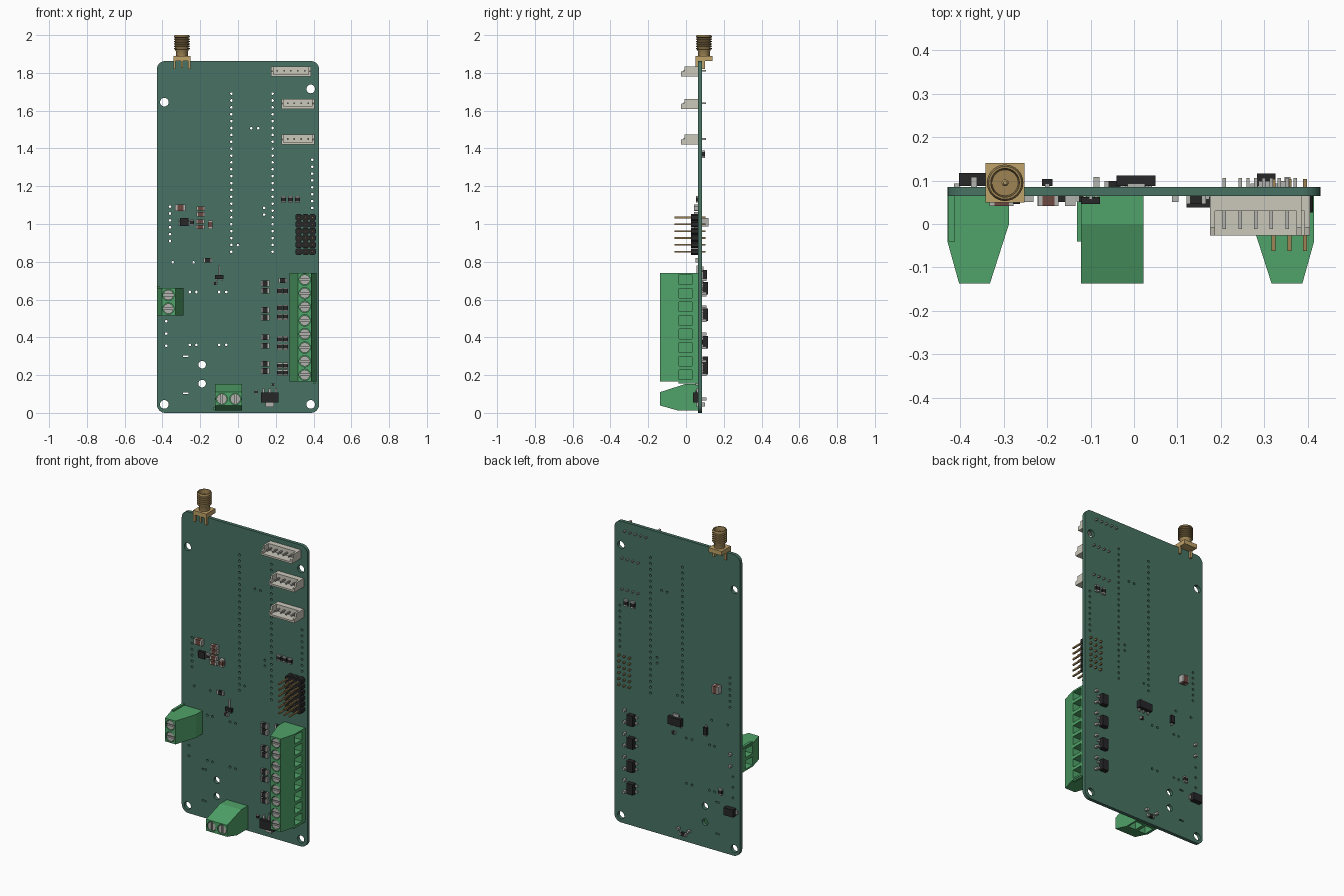
import bpy, bmesh
from math import sin, cos, pi, acos
from mathutils import Matrix, Vector

if "Cube" in bpy.data.objects:
    bpy.data.objects.remove(bpy.data.objects["Cube"])

FRONT, BACK = 0.0645, 0.0855      # board faces along y
PITCH = 0.0362


def mat(name, r, g, b):
    m = bpy.data.materials.new(name)
    m.diffuse_color = (r, g, b, 1)
    m.use_nodes = True
    m.node_tree.nodes["Principled BSDF"].inputs["Base Color"].default_value = m.diffuse_color
    return m


GREEN = mat("board_green", 0.065, 0.17, 0.125)
TERM = mat("terminal_green", 0.08, 0.36, 0.14)
GOLD = mat("gold", 0.52, 0.36, 0.14)
BRASS = mat("brass", 0.34, 0.23, 0.09)
BLACK = mat("black", 0.02, 0.02, 0.022)
IVORY = mat("ivory", 0.6, 0.58, 0.5)
BROWN = mat("brown", 0.15, 0.065, 0.05)
STEEL = mat("steel", 0.45, 0.45, 0.43)


class Part:
    """Collects simple solids into one mesh object."""
    def __init__(self):
        self.bm = bmesh.new()

    def box(self, x0, x1, y0, y1, z0, z1):
        m = Matrix.Translation(((x0 + x1) / 2, (y0 + y1) / 2, (z0 + z1) / 2))
        m = m @ Matrix.Diagonal((abs(x1 - x0), abs(y1 - y0), abs(z1 - z0), 1))
        bmesh.ops.create_cube(self.bm, size=1, matrix=m)

    def prism(self, pts, v0, v1, to3d):
        a = [self.bm.verts.new(to3d(p[0], p[1], v0)) for p in pts]
        b = [self.bm.verts.new(to3d(p[0], p[1], v1)) for p in pts]
        self.bm.faces.new(a)
        self.bm.faces.new(b[::-1])
        for i in range(len(pts)):
            j = (i + 1) % len(pts)
            self.bm.faces.new((a[j], a[i], b[i], b[j]))

    def disc(self, x, z, r, y0, y1, n=24, arc=None):
        angs = arc or [2 * pi * i / n for i in range(n)]
        self.prism([(x + r * cos(t), z + r * sin(t)) for t in angs], y0, y1,
                   lambda a, b, v: (a, v, b))

    def lathe(self, profile, cx, cy, n=32):
        rings = [[self.bm.verts.new((cx + r * cos(2 * pi * i / n), cy + r * sin(2 * pi * i / n), z))
                  for i in range(n)] for r, z in profile]
        for a, b in zip(rings, rings[1:]):
            for i in range(n):
                j = (i + 1) % n
                self.bm.faces.new((a[i], a[j], b[j], b[i]))
        self.bm.faces.new(rings[0])
        self.bm.faces.new(rings[-1])

    def done(self, name, material, matrix=None, smooth=False):
        bmesh.ops.recalc_face_normals(self.bm, faces=self.bm.faces[:])
        me = bpy.data.meshes.new(name)
        self.bm.to_mesh(me)
        ob = bpy.data.objects.new(name, me)
        bpy.context.collection.objects.link(ob)
        me.materials.append(material)
        if matrix:
            ob.matrix_world = matrix
        bpy.ops.object.select_all(action='DESELECT')
        bpy.context.view_layer.objects.active = ob
        ob.select_set(True)
        if smooth:
            bpy.ops.object.shade_smooth_by_angle(angle=0.6)
        return ob


# Circuit board: filled outline with drilled holes
cu = bpy.data.curves.new("circuit_board", 'CURVE')
cu.dimensions, cu.fill_mode, cu.extrude = '2D', 'BOTH', (BACK - FRONT) / 2


def loop(pts):
    s = cu.splines.new('POLY')
    s.points.add(len(pts) - 1)
    for p, q in zip(s.points, pts):
        p.co = (q[0], q[1], 0, 1)
    s.use_cyclic_u = True


def hole(x, z, r=0.007, n=10):
    loop([(x + r * cos(2 * pi * i / n), z + r * sin(2 * pi * i / n)) for i in range(n)])


R = 0.045
loop([(cx + R * cos(a + k * pi / 12), cz + R * sin(a + k * pi / 12))
      for cx, cz, a in ((0.43 - R, 1.863 - R, 0), (R - 0.43, 1.863 - R, pi / 2),
                        (R - 0.43, R, pi), (0.43 - R, R, 1.5 * pi)) for k in range(7)])
for x, z in ((-0.39, 1.645), (0.385, 1.715), (-0.39, 0.045), (0.385, 0.045)):
    hole(x, z, 0.023, 24)
for z in (0.255, 0.155):
    hole(-0.19, z, 0.02, 24)
for x, z, n in ((-0.035, 0.853, 24), (0.183, 0.853, 24), (0.393, 1.085, 8), (-0.36, 0.91, 6)):
    for i in range(n):
        hole(x, z + i * 0.0364)
for x in (-0.255, -0.22, -0.1, -0.062):
    for z in (0.36, 0.64):
        hole(x, z)
for x, z in ((0.07, 1.507), (0.108, 1.507), (0.138, 1.085), (0.138, 1.05), (0, 0.888),
             (-0.345, 0.797), (-0.235, 0.797), (-0.38, 0.485), (-0.38, 0.42), (-0.38, 0.355)):
    hole(x, z)
for z in (0.3, 0.105):
    loop([(-0.29, z - 0.004), (-0.262, z - 0.004), (-0.262, z + 0.004), (-0.29, z + 0.004)])
board = bpy.data.objects.new("circuit_board", cu)
bpy.context.collection.objects.link(board)
board.rotation_euler.x = pi / 2
board.location.y = (FRONT + BACK) / 2
cu.materials.append(GREEN)
bpy.context.view_layer.objects.active = board
board.select_set(True)
bpy.ops.object.convert(target='MESH')


# Screw terminals: tapered housing, wire pockets, slotted screws, solder pins
def terminal(name, n, origin, turn):
    M = Matrix.Translation(origin) @ Matrix.Rotation(turn, 4, 'Y')
    P, half = 0.072, n * 0.036
    body, cut, screws, pins = Part(), Part(), Part(), Part()
    body.prism([(0, FRONT), (0, -0.04), (0.027, -0.137), (0.098, -0.137), (0.142, 0), (0.142, FRONT)],
               -half, half, lambda u, y, v: (u, y, v))
    for i in range(n):
        v, c, r = -half + P * (i + 0.5), 0.0615, 0.027
        cut.box(-0.05, 0.05, -0.036, 0.032, v - 0.026, v + 0.026)
        cut.disc(c, v, r + 0.003, -0.2, -0.115)
        screws.disc(c, v, r, -0.122, -0.112)
        t0 = acos(0.18)
        for s in (0, pi):          # two half-moons leave the driver slot
            arc = [s + pi / 2 - t0 + 2 * t0 * k / 12 for k in range(13)]
            screws.disc(c, v, r, -0.134, -0.122, arc=arc)
        pins.box(c - 0.007, c + 0.007, 0.06, 0.108, v - 0.007, v + 0.007)
    ob = body.done(name + "_housing", TERM, M)
    cutter = cut.done(name + "_cutter", TERM, M)
    mod = ob.modifiers.new("pockets", 'BOOLEAN')
    mod.object, mod.solver = cutter, 'EXACT'
    bpy.context.view_layer.update()
    bpy.context.view_layer.objects.active = ob
    bpy.ops.object.modifier_apply(modifier=mod.name)
    bpy.data.objects.remove(cutter)
    rib = Part()
    rib.box(0.003, 0.018, -0.04, FRONT, half, half + 0.009)
    rib.done(name + "_side_rib", TERM, M)
    screws.done(name + "_screws", STEEL, M)
    pins.done(name + "_pins", STEEL, M)


terminal("right_terminal", 8, (0.415, 0, 0.4535), pi)
terminal("left_terminal", 2, (-0.43, 0, 0.588), 0)
terminal("bottom_terminal", 2, (-0.05, 0, 0.012), -pi / 2)

# Ivory wire-to-board sockets: base, tall lower wall, stepped ends, pins
for k, (x0, x1, z0, n) in enumerate(((0.175, 0.386, 1.781, 5), (0.229, 0.405, 1.61, 4), (0.229, 0.405, 1.42, 4))):
    p, q, z1 = Part(), Part(), z0 + 0.053
    p.box(x0, x1, 0.03, FRONT, z0, z1)
    p.box(x0, x1, -0.026, 0.03, z0, z0 + 0.011)
    for a in (x0, x1 - 0.012):
        p.prism([(0.03, z0 + 0.011), (-0.026, z0 + 0.011), (-0.026, z0 + 0.026),
                 (-0.008, z0 + 0.03), (-0.008, z1), (0.03, z1)], a, a + 0.012, lambda y, z, v: (v, y, z))
    p.done(f"socket_{k}_shell", IVORY)
    for i in range(n):
        x = (x0 + x1) / 2 + (i - (n - 1) / 2) * PITCH
        q.box(x - 0.004, x + 0.004, -0.012, 0.106, z0 + 0.026, z0 + 0.034)
    q.done(f"socket_{k}_pins", STEEL)

# Three by six pin header
blk, pins = Part(), Part()
for i in range(3):
    for j in range(6):
        x, z, h, c = 0.358 + (i - 1) * PITCH, 0.944 + (j - 2.5) * PITCH, 0.018, 0.01
        oct8 = [(h, -c), (h, c), (c, h), (-c, h), (-h, c), (-h, -c), (-c, -h), (c, -h)]
        blk.prism([(x + a, z + b) for a, b in oct8], 0.026, FRONT, lambda a, b, v: (a, v, b))
        pins.box(x - 0.0045, x + 0.0045, -0.062, 0.104, z - 0.0045, z + 0.0045)
blk.done("pin_header_block", BLACK)
pins.done("pin_header_pins", BRASS)

# Antenna connector: flange with edge legs, threaded barrel
cx, cy = -0.297, 0.095
p = Part()
p.box(cx - 0.045, cx + 0.045, cy - 0.045, cy + 0.045, 1.863, 1.89)
for s in (-1, 1):
    for y0, y1 in ((0.05, FRONT), (BACK, 0.1)):
        p.box(cx + s * 0.045, cx + s * 0.033, y0, y1, 1.82, 1.863)
p.box(cx - 0.006, cx + 0.006, 0.055, FRONT, 1.825, 1.863)
p.done("antenna_flange", GOLD)
p = Part()
prof = [(0.006, 1.95), (0.03, 1.95), (0.033, 2.0), (0.038, 2.0)]
for i in range(6):
    z = 1.993 - i * 0.0125
    prof += [(0.042, z), (0.042, z - 0.004), (0.036, z - 0.007), (0.036, z - 0.01)]
p.lathe(prof + [(0.031, 1.912), (0.031, 1.889)], cx, cy)
p.done("antenna_barrel", BRASS, smooth=True)
p = Part()
p.lathe([(0.008, 1.94), (0.008, 1.985), (0.004, 1.99)], cx, cy, 16)
p.done("antenna_centre_pin", GOLD, smooth=True)

# Chip components: body with metal ends along the longer side
black, brown, ends = Part(), Part(), Part()


def chip(body, x, z, w, h, t=0.02, back=False):
    y0, y1 = (BACK, BACK + t) if back else (FRONT - t, FRONT)
    a, b = (0.3, 0.5) if w >= h else (0.5, 0.3)
    body.box(x - a * w, x + a * w, y0, y1, z - b * h, z + b * h)
    for s in (-1, 1):
        if w >= h:
            ends.box(x + s * 0.3 * w, x + s * 0.5 * w, y0, y1, z - h / 2, z + h / 2)
        else:
            ends.box(x - w / 2, x + w / 2, y0, y1, z + s * 0.3 * h, z + s * 0.5 * h)


def package(x, z, w, h, t, legs, back=False):
    y0, y1 = (BACK + 0.002, BACK + t) if back else (FRONT - t, FRONT - 0.002)
    black.box(x - w / 2, x + w / 2, y0, y1, z - h / 2, z + h / 2)
    ya, yb = (BACK, BACK + 0.008) if back else (FRONT - 0.008, FRONT)
    for dx, dz, lw, lh in legs:
        ends.box(x + dx - lw / 2, x + dx + lw / 2, ya, yb, z + dz - lh / 2, z + dz + lh / 2)


for x, z, w, h in ((-0.305, 1.085, 0.055, 0.034), (-0.197, 1.082, 0.045, 0.022), (-0.197, 1.052, 0.045, 0.022),
                   (-0.2, 1.014, 0.045, 0.022), (-0.2, 0.984, 0.045, 0.022), (-0.147, 0.997, 0.025, 0.045)):
    chip(brown, x, z, w, h, 0.023)
for x in (0.24, 0.278, 0.316):
    chip(black, x, 1.13, 0.026, 0.034, 0.012)
for z in (0.685, 0.647, 0.545, 0.505, 0.4, 0.355, 0.26, 0.222):
    chip(black, 0.143, z, 0.045, 0.03, 0.018)
for z in (0.645, 0.555, 0.508, 0.39, 0.35, 0.25, 0.213):
    for x in (0.221, 0.252):
        chip(black, x, z, 0.028, 0.032, 0.014)
for x, z, w, h in ((0.237, 0.7, 0.045, 0.026), (-0.16, 0.807, 0.045, 0.024), (-0.12, 0.685, 0.024, 0.018),
                   (0.095, 0.11, 0.014, 0.02), (0.185, 0.15, 0.02, 0.012), (-0.243, 1.01, 0.022, 0.03)):
    chip(black, x, z, w, h, 0.014)
package(-0.285, 1.01, 0.044, 0.042, 0.018, [(s * 0.024, d, 0.012, 0.008) for s in (-1, 1) for d in (-0.013, 0, 0.013)])
package(-0.1, 0.72, 0.044, 0.022, 0.018, [(-0.013, -0.014, 0.008, 0.014), (0.013, -0.014, 0.008, 0.014), (0, 0.03, 0.008, 0.06)])
package(0.168, 0.081, 0.095, 0.054, 0.027, [(0, -0.038, 0.045, 0.024)] + [(d, 0.036, 0.011, 0.022) for d in (-0.033, 0, 0.033)])

# Rear side components
for z in (0.66, 0.52, 0.375, 0.237):
    package(0.305, z, 0.042, 0.066, 0.031, [(s * 0.028, d, 0.018, 0.012) for s in (-1, 1) for d in (-0.018, 0.018)], True)
package(0.005, 0.733, 0.09, 0.046, 0.026, [(0, 0.032, 0.04, 0.018)] + [(d, -0.03, 0.01, 0.016) for d in (-0.032, 0, 0.032)], True)
package(-0.2, 0.725, 0.024, 0.046, 0.018, [(0, s * 0.028, 0.01, 0.014) for s in (-1, 1)], True)
package(-0.371, 0.275, 0.064, 0.046, 0.032, [(s * 0.037, 0, 0.014, 0.024) for s in (-1, 1)], True)
chip(brown, -0.28, 1.008, 0.045, 0.045, 0.034, True)
for x, z, w, h in ((0.345, 1.37, 0.026, 0.04), (0.3, 1.37, 0.026, 0.04), (-0.3, 0.375, 0.024, 0.036),
                   (0.02, 0.655, 0.022, 0.016), (-0.045, 0.045, 0.045, 0.02)):
    chip(black, x, z, w, h, 0.014, True)
black.done("black_components", BLACK)
brown.done("brown_capacitors", BROWN)
ends.done("component_contacts", STEEL)
